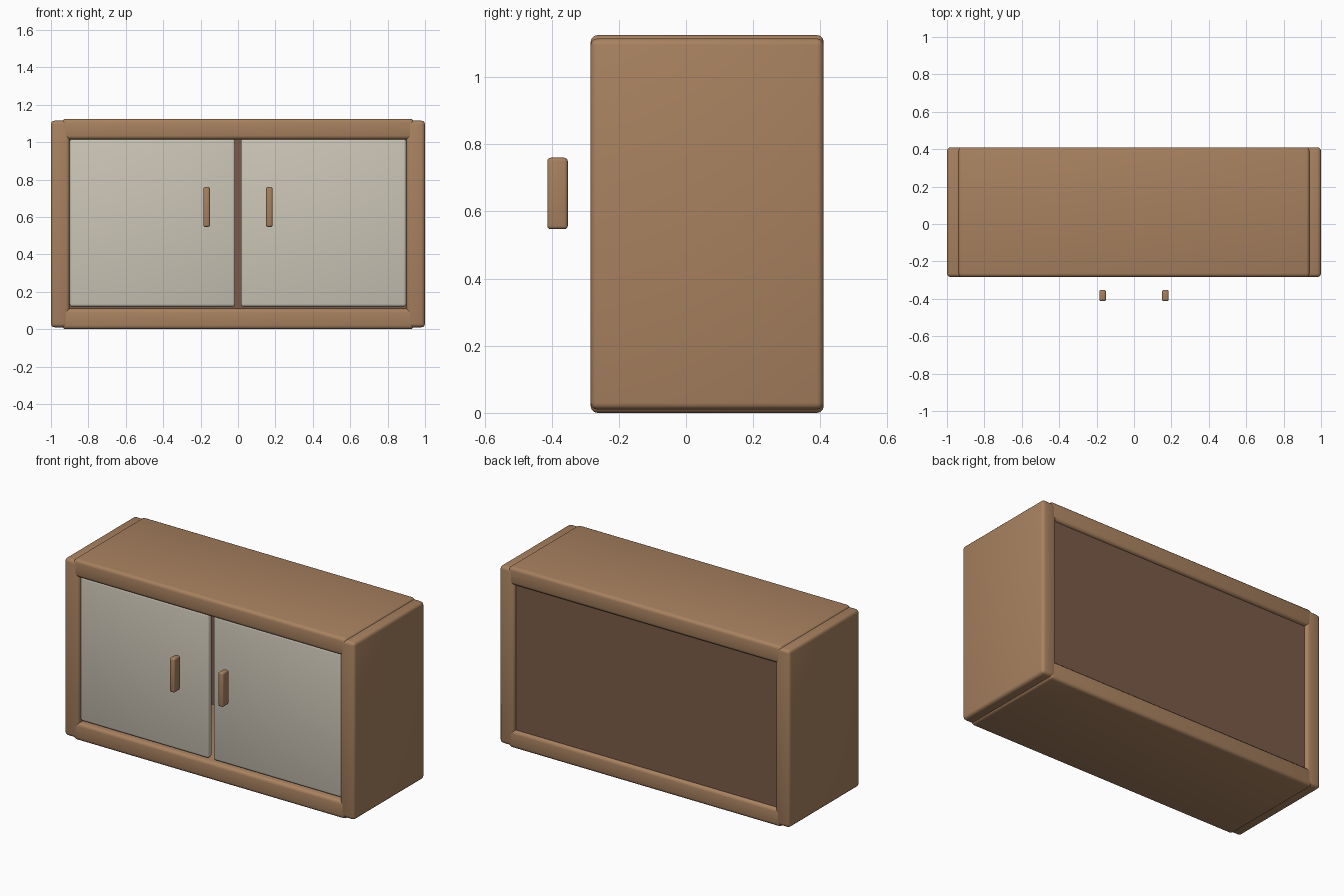
import bpy

old = bpy.data.objects.get("Cube")
if old:
    bpy.data.objects.remove(old, do_unlink=True)


def material(name, rgb):
    m = bpy.data.materials.new(name)
    m.use_nodes = True
    m.diffuse_color = (*rgb, 1)
    m.node_tree.nodes["Principled BSDF"].inputs["Base Color"].default_value = (*rgb, 1)
    return m


wood = material("light wood", (0.39, 0.22, 0.115))
dark = material("dark wood", (0.20, 0.105, 0.065))
cream = material("cream paint", (0.60, 0.56, 0.47))


def box(name, x, y, z, mat, bevel=0.0):
    """Rounded box from (min, max) ranges on each axis."""
    ranges = (x, y, z)
    bpy.ops.mesh.primitive_cube_add(size=1, location=[sum(r) / 2 for r in ranges])
    ob = bpy.context.object
    ob.name = name
    ob.scale = [r[1] - r[0] for r in ranges]
    bpy.ops.object.transform_apply(location=False, rotation=False, scale=True)
    ob.data.materials.append(mat)
    if bevel:
        mod = ob.modifiers.new("Rounded edges", "BEVEL")
        mod.width = bevel
        mod.segments = 3
        bpy.ops.object.modifier_apply(modifier=mod.name)
        bpy.ops.object.shade_smooth_by_angle()
    return ob


FRONT, BACK, HEIGHT = -0.284, 0.41, 1.125
depth = (FRONT, BACK)

# Carcass: top and bottom boards stand slightly proud of the sides
box("bottom_board", (-0.94, 0.94), depth, (0, 0.11), wood, 0.02)
box("top_board", (-0.94, 0.94), depth, (HEIGHT - 0.11, HEIGHT), wood, 0.02)
box("back_panel", (-0.92, 0.92), (0.36, 0.39), (0.08, 1.04), dark)

# Sides, doors and floating handles, one per side
for side, s in (("left", 1), ("right", -1)):
    def span(a, b):
        return tuple(sorted((a * s, b * s)))
    box(side + "_side", span(0.9, 1.0), depth, (0.01, HEIGHT - 0.01), wood, 0.02)
    box(side + "_door", span(0.015, 0.9), (-0.27, -0.23), (0.12, 1.02), cream, 0.015)
    box(side + "_handle", span(0.15, 0.185), (-0.413, -0.352), (0.547, 0.76), wood, 0.01)
